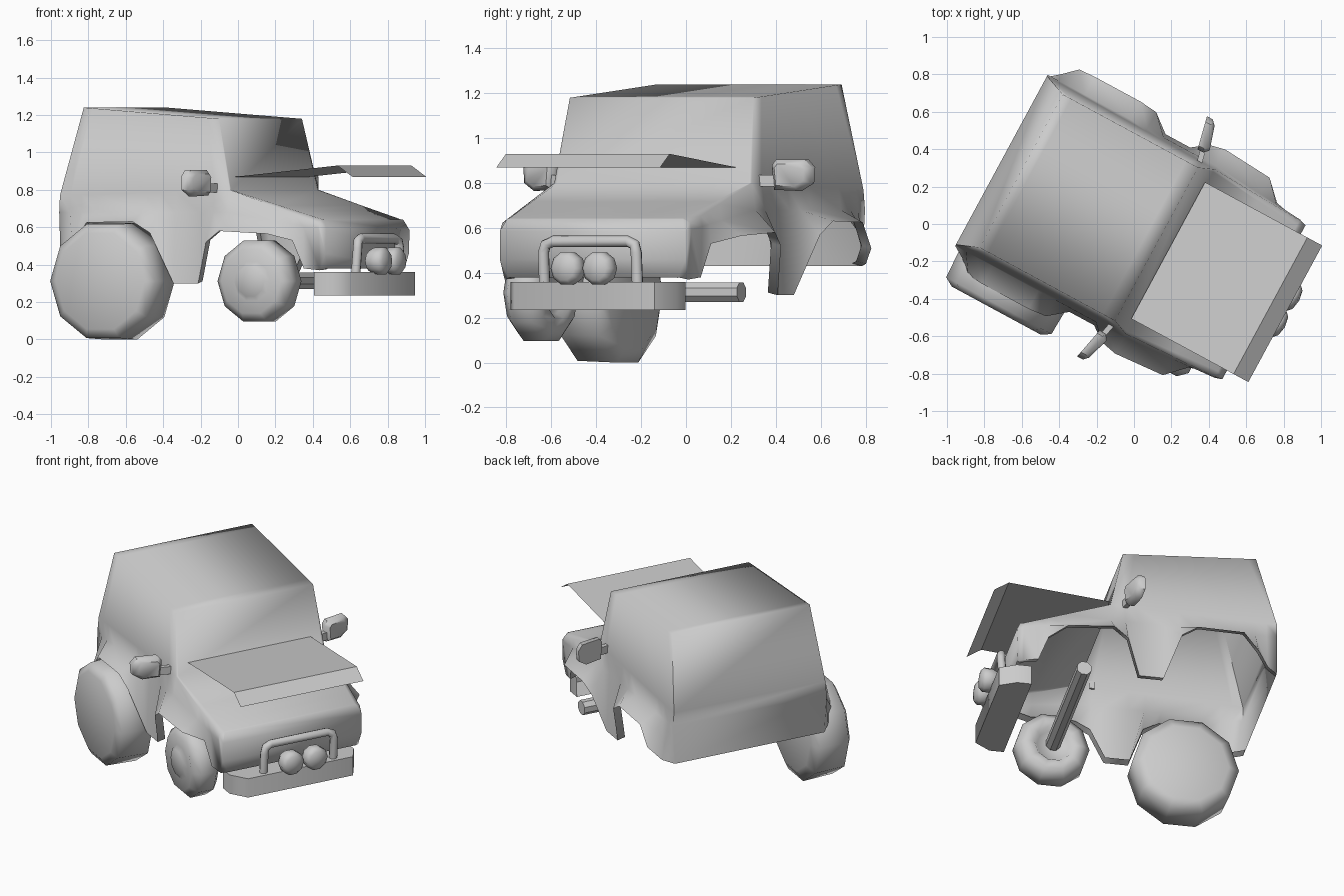
import bpy, bmesh, math
from mathutils import Vector, Matrix

if "Cube" in bpy.data.objects:
    bpy.data.objects.remove(bpy.data.objects["Cube"])

# Car frame: x = forward, y = left, z = up, turned on the ground
CAR = Matrix.Translation((-0.018, -0.033, 0)) @ Matrix.Rotation(math.radians(-28.4), 4, 'Z')


def make(name, verts, faces, angle=40):
    me = bpy.data.meshes.new(name)
    me.from_pydata([tuple(v) for v in verts], [], faces)
    bm = bmesh.new()
    bm.from_mesh(me)
    bmesh.ops.remove_doubles(bm, verts=bm.verts, dist=0.0005)
    bmesh.ops.recalc_face_normals(bm, faces=bm.faces)
    bm.to_mesh(me)
    bm.free()
    ob = bpy.data.objects.new(name, me)
    bpy.context.collection.objects.link(ob)
    ob.matrix_world = CAR
    bpy.ops.object.select_all(action='DESELECT')
    ob.select_set(True)
    bpy.context.view_layer.objects.active = ob
    bpy.ops.object.shade_smooth_by_angle(angle=math.radians(angle))
    return ob


def strips(loops, closed=False):
    """Quads between consecutive point rows of equal length."""
    n = len(loops[0])
    verts = [p for lp in loops for p in lp]
    faces = []
    for i in range(len(loops) - 1):
        for j in range(n if closed else n - 1):
            k = (j + 1) % n
            faces.append((i * n + j, i * n + k, (i + 1) * n + k, (i + 1) * n + j))
    return verts, faces


def lathe(name, profile, centre, axis, sides, angle=40):
    """Spin (radius, offset) points round an axis through centre."""
    q = Vector(axis).normalized()
    up = Vector((0, 0, 1))
    side = q.cross(up)
    c = Vector(centre)
    loops = []
    for r, d in profile:
        ring = []
        for i in range(sides):
            a = 2 * math.pi * (i + 0.5) / sides
            ring.append(c + q * d + (up * math.cos(a) + side * math.sin(a)) * max(r, 0.00001))
        loops.append(ring)
    v, f = strips(loops, True)
    return make(name, v, f, angle)


def tube(name, path, r, sides=8):
    pts = [Vector(p) for p in path]
    loops = []
    for i, p in enumerate(pts):
        t = (pts[min(i + 1, len(pts) - 1)] - pts[max(i - 1, 0)]).normalized()
        a = Vector((1, 0, 0))
        b = t.cross(a).normalized()
        loops.append([p + (a * math.cos(2 * math.pi * k / sides) +
                           b * math.sin(2 * math.pi * k / sides)) * r for k in range(sides)])
    v, f = strips(loops, True)
    f += [tuple(range(sides)), tuple(range(len(v) - sides, len(v)))]
    return make(name, v, f, 50)


# Body shell: stations of (u, lower edge height, lower edge half width)
stations = [(-.785, .43, .505), (-.72, .44, .56), (-.65, .51, .625), (-.56, .625, .63),
            (-.28, .63, .63), (-.18, .57, .62), (-.08, .30, .54), (.07, .30, .54),
            (.15, .52, .60), (.24, .58, .62), (.24, .58, .62), (.52, .565, .60),
            (.62, .53, .50), (.68, .38, .48), (.77, .37, .465)]


def section(u, za, wa, hood):
    if not hood:
        t = (u + .785) / 1.025
        belt = (u, .512 - .012 * t, .77 + .03 * t)
        top = (-.665 + .822 * t, .466, 1.24 - .06 * t)
        shoulder = (u, .52, .68)
    else:
        t = (u - .24) / .54
        h = .80 - .16 * t
        belt = (u, .50 - .025 * t, h - .02 * t)
        top = (u, .485 - .045 * t, h)
        shoulder = (u, .52 - .04 * t, .68 - .09 * t)
    lip = (u, wa - .05, za + .012)
    half = [lip, (u, wa, za), shoulder, belt, top]
    return half + [(x, -y, z) for x, y, z in reversed(half)]


loops = [section(*s, i >= 10) for i, s in enumerate(stations)]
nose = [(.78, .41, .375), (.80, .43, .38), (.805, .47, .46), (.81, .468, .585), (.785, .445, .64)]
loops.append(nose + [(x, -y, z) for x, y, z in reversed(nose)])
v, f = strips(loops)
for base in (0, len(v) - 10):            # back and front walls
    for j in range(1, 4):
        f.append((base + j, base + j + 1, base + 8 - j, base + 9 - j))
make("body_shell", v, f, 88)

# Raised hood panel with a bent front lip
v, f = strips([[(u, s * .415, z) for s in (-1, 1)]
               for u, z in ((.228, .87), (.85, .93), (.94, .87))])
make("hood_panel", v, f, 10)

# Wheels: both on the right, the front one with its axle
lathe("rear_wheel", [(0, -.13), (.27, -.13), (.32, -.10), (.328, .10), (.26, .135), (0, .135)],
      (-.428, -.59, .312), (0, 1, 0), 10, 85)
lathe("front_wheel", [(0, -.105), (.085, -.105), (.11, -.085), (.18, -.095),
                      (.228, -.05), (.228, .05), (.18, .09), (.12, .09), (.10, .06), (0, .06)],
      (.408, -.475, .312), (0, 1, 0), 10, 85)
lathe("front_axle", [(0, 0), (.047, 0), (.047, .94), (0, .94)],
      (.41, -.40, .314), (0, 1, 0), 8)

# Bumper: chamfered ends, open at the back
plan = [(.71, -.42), (.80, -.42), (.90, -.345), (.90, .365), (.80, .42), (.71, .42)]
v, f = strips([[(x, y, z) for x, y in plan] for z in (.235, .36)])
f += [tuple(range(6)), tuple(range(6, 12))]
make("bumper", v, f, 60)

# Bull bar
half = [(.845, .235, .25), (.865, .235, .49), (.862, .225, .525), (.858, .19, .54)]
bar = half[::-1]
tube("bull_bar", [(x, -y + .018, z) for x, y, z in half] + [(x, y + .018, z) for x, y, z in bar], .026)

# Round spot lights
for i, y in enumerate((-.06, .10)):
    lathe(f"spot_light_{i}", [(0, -.055), (.055, -.055), (.074, -.02), (.076, .03),
                              (.055, .05), (0, .06)], (.912, y - .003, .42), (1, 0, 0), 10, 60)

# Door mirrors on stalks, swept back
for s, side in ((1, "left"), (-1, "right")):
    outline = [(.56, .77), (.67, .765), (.725, .80), (.73, .87), (.70, .905), (.57, .905), (.55, .88)]
    lean = lambda y: .15 - (y - .50) * .22
    n = len(outline)
    rows = []
    for dx, k in ((-.03, 1), (.005, 1), (.03, .72)):
        rows.append([(lean(y) + dx, s * (.64 + (y - .64) * k), .837 + (z - .837) * k)
                     for y, z in outline])
    v, f = strips(rows, True)
    f += [tuple(range(n)), tuple(range(2 * n, 3 * n))]
    make(f"{side}_mirror", v, f, 45)
    v, f = strips([[(lean(y) + a * .015, s * y, .81 + b * .025)
                    for a, b in ((-1, -1), (1, -1), (1, 1), (-1, 1))] for y in (.49, .58)], True)
    f += [(0, 1, 2, 3), (4, 5, 6, 7)]
    make(f"{side}_mirror_stalk", v, f)
